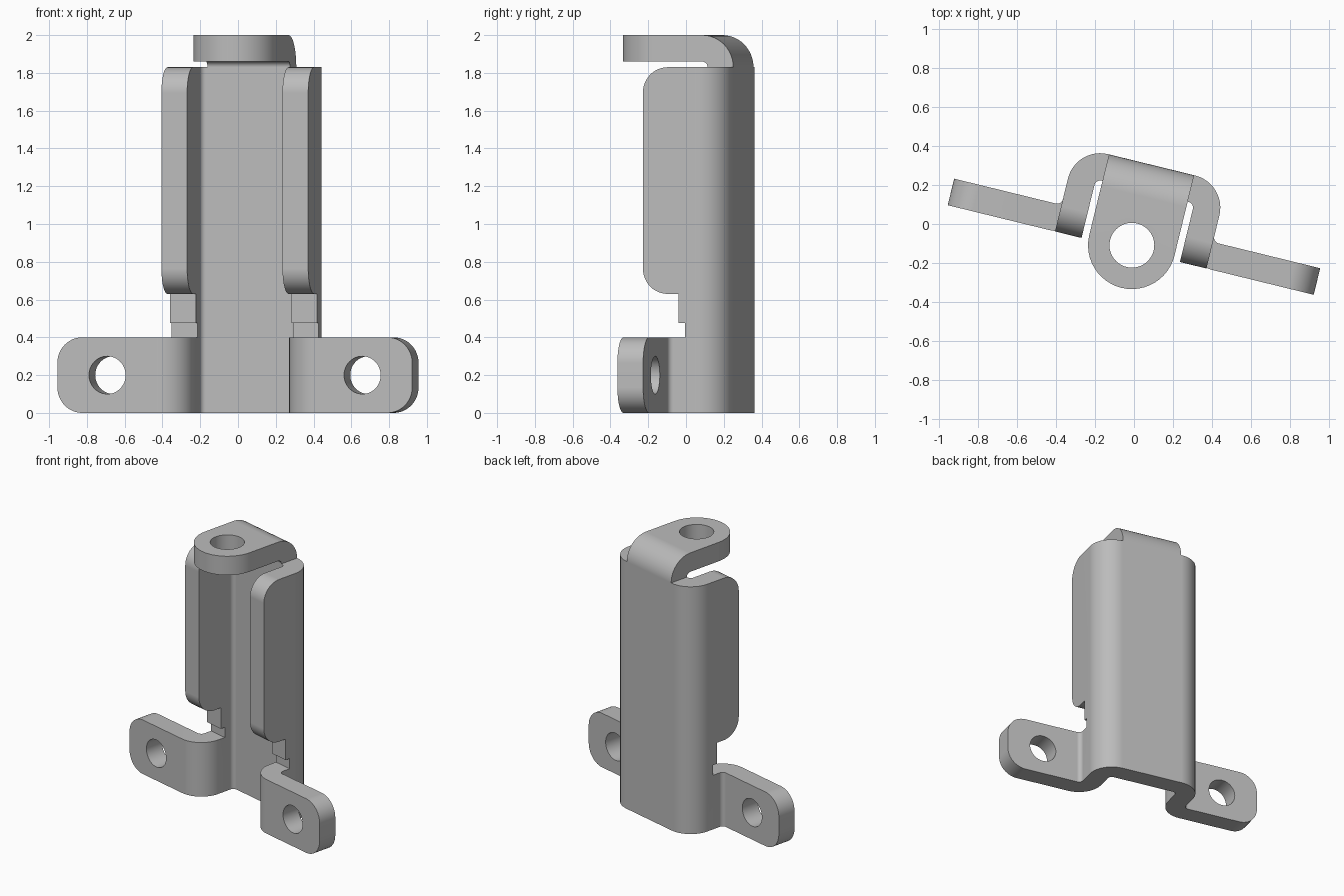
import bpy
import bmesh
from math import radians, pi
from mathutils import Vector

if "Cube" in bpy.data.objects:
    bpy.data.objects.remove(bpy.data.objects["Cube"])

steel = bpy.data.materials.new("light_grey_steel")
steel.use_nodes = True
GREY = (0.5, 0.5, 0.5, 1)
steel.diffuse_color = GREY
steel.node_tree.nodes["Principled BSDF"].inputs["Base Color"].default_value = GREY

# Sheet dimensions
T = 0.14                    # thickness
R_IN, R_OUT = 0.03, 0.17    # bend radii
BACK, FRONT = 0.32, -0.13   # depth of the channel
HALF = 0.40                 # half width over the flanges
INNER = HALF - T
EAR_HALF, EAR_TOP = 0.967, 0.40
BODY_TOP, TOP = 1.83, 2.0
TAB_HALF, TAB_HOLE_Y = 0.225, -0.105


def fillet(corners, steps=12):
    """Outline from (a, b[, radius]) corners, rounding those with a radius."""
    out = []
    for i, c in enumerate(corners):
        p = Vector(c[:2])
        if len(c) < 3:
            out.append(p)
            continue
        d1 = (Vector(corners[i - 1][:2]) - p).normalized()
        d2 = (Vector(corners[(i + 1) % len(corners)][:2]) - p).normalized()
        half = d1.angle(d2) / 2
        mid = (d1 + d2).normalized()
        from math import sin, tan
        centre = p + mid * (c[2] / sin(half))
        start = p + d1 * (c[2] / tan(half)) - centre
        end = p + d2 * (c[2] / tan(half)) - centre
        sweep = pi - 2 * half
        for k in range(steps + 1):
            t = k / steps
            out.append(centre + (start * sin((1 - t) * sweep)
                                 + end * sin(t * sweep)) / sin(sweep))
    return [p for i, p in enumerate(out) if (p - out[i - 1]).length > 1e-5]


def mirrored(half):
    """Close a half outline by reflecting it in the first coordinate."""
    return half + [(-c[0],) + tuple(c[1:]) for c in reversed(half)]


def circle(a, b, r):
    return [(a - r, b - r, r), (a + r, b - r, r), (a + r, b + r, r), (a - r, b + r, r)]


def prism(name, corners, axis, lo, hi):
    """Extrude an outline along an axis between two positions."""
    place = {"x": lambda p, h: (h, p.x, p.y),
             "y": lambda p, h: (p.x, h, p.y),
             "z": lambda p, h: (p.x, p.y, h)}[axis]
    outline = fillet(corners)
    bm = bmesh.new()
    rings = [[bm.verts.new(place(p, h)) for p in outline] for h in (lo, hi)]
    bm.faces.new(rings[0])
    bm.faces.new(rings[1])
    for i in range(len(outline)):
        bm.faces.new((rings[0][i - 1], rings[0][i], rings[1][i], rings[1][i - 1]))
    bmesh.ops.recalc_face_normals(bm, faces=bm.faces)
    mesh = bpy.data.meshes.new(name)
    bm.to_mesh(mesh)
    bm.free()
    mesh.materials.append(steel)
    obj = bpy.data.objects.new(name, mesh)
    bpy.context.collection.objects.link(obj)
    return obj


def combine(target, other, operation):
    """Apply a boolean and discard the second solid."""
    mod = target.modifiers.new(operation.lower(), "BOOLEAN")
    mod.operation, mod.solver, mod.object = operation, "EXACT", other
    bpy.context.view_layer.objects.active = target
    bpy.ops.object.modifier_apply(modifier=mod.name)
    bpy.data.objects.remove(other)


# Mounting base: hat-shaped strip with rounded, drilled ears
bracket = prism("bent_sheet_bracket", mirrored([
    (HALF, BACK, R_OUT), (HALF, FRONT + T, R_IN), (1.1, FRONT + T), (1.1, FRONT),
    (INNER, FRONT, R_OUT), (INNER, BACK - T, R_IN)]), "z", -0.1, 0.5)
combine(bracket, prism("ear_outline", mirrored([
    (EAR_HALF, 0, 0.135), (EAR_HALF, EAR_TOP, 0.135)]), "y", -0.5, 0.5), "INTERSECT")
for side in (-1, 1):
    combine(bracket, prism("ear_hole", circle(side * 0.695, 0.2, 0.1), "y", -0.5, 0.5),
            "DIFFERENCE")

# Upright channel: U section trimmed to rounded flanges with a stepped neck
channel = prism("upright_channel", mirrored([
    (HALF, BACK, R_OUT), (HALF, -0.4), (INNER, -0.4), (INNER, BACK - T, R_IN)]),
    "z", 0.2, 1.95)
combine(channel, prism("flange_outline", [
    (0.5, EAR_TOP), (0.10, EAR_TOP), (0.10, 0.475), (0.065, 0.475), (0.065, 0.63),
    (FRONT, 0.63, 0.135), (FRONT, BODY_TOP, 0.135), (0.5, BODY_TOP)],
    "x", -0.6, 0.6), "INTERSECT")

# Top tab: bent forward over the channel, round-nosed and drilled
tab = prism("top_tab", [
    (BACK, BODY_TOP), (BACK, TOP, R_OUT), (-0.5, TOP), (-0.5, TOP - T),
    (BACK - T, TOP - T, R_IN), (BACK - T, BODY_TOP)], "x", -0.5, 0.5)
combine(tab, prism("tab_outline", mirrored([
    (TAB_HALF, 0.5), (TAB_HALF, TAB_HOLE_Y - TAB_HALF, TAB_HALF)]),
    "z", 1.7, 2.1), "INTERSECT")
combine(tab, prism("tab_hole", circle(0, TAB_HOLE_Y, 0.115), "z", 1.7, 2.1), "DIFFERENCE")

# Join into one continuous sheet, smooth the bends, turn into place
combine(bracket, channel, "UNION")
combine(bracket, tab, "UNION")
bpy.ops.object.select_all(action="DESELECT")
bracket.select_set(True)
bpy.context.view_layer.objects.active = bracket
bpy.ops.object.shade_smooth_by_angle(angle=radians(30))
weighted = bracket.modifiers.new("flat_face_normals", "WEIGHTED_NORMAL")
weighted.keep_sharp = True
bracket.rotation_euler.z = radians(-13.75)
bracket.location = (0.014, -0.007, 0)
